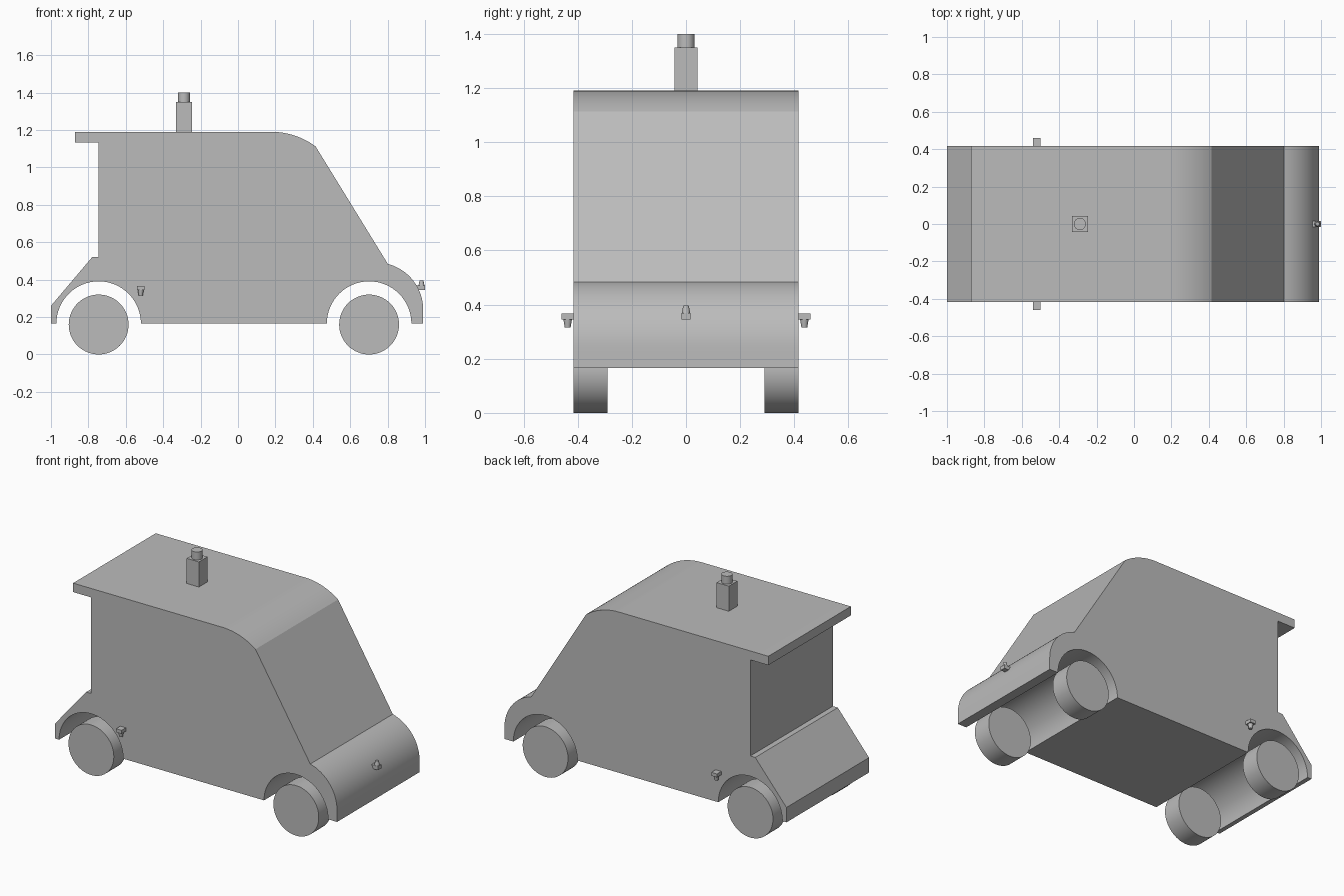
import bpy
import bmesh
from math import cos, sin, radians
from mathutils import Matrix

cube = bpy.data.objects.get("Cube")
if cube:
    bpy.data.objects.remove(cube, do_unlink=True)

HALF_WIDTH = 0.416
SILL = 0.165

grey = bpy.data.materials.new("plain_grey")
grey.use_nodes = True
grey.diffuse_color = (0.5, 0.5, 0.5, 1)
grey.node_tree.nodes["Principled BSDF"].inputs["Base Color"].default_value = (0.5, 0.5, 0.5, 1)


def finish(name, bm):
    """Turn a bmesh into a shaded, coloured object."""
    bmesh.ops.recalc_face_normals(bm, faces=bm.faces)
    mesh = bpy.data.meshes.new(name)
    bm.to_mesh(mesh)
    bm.free()
    mesh.materials.append(grey)
    obj = bpy.data.objects.new(name, mesh)
    bpy.context.collection.objects.link(obj)
    bpy.ops.object.select_all(action="DESELECT")
    obj.select_set(True)
    bpy.context.view_layer.objects.active = obj
    bpy.ops.object.shade_smooth_by_angle(angle=radians(15))
    return obj


def arc(cx, cz, r, start, end, steps):
    """Points on an arc in the side profile, angles in degrees."""
    angles = [radians(start + (end - start) * i / steps) for i in range(steps + 1)]
    return [(cx + r * cos(a), cz + r * sin(a)) for a in angles]


def add_box(bm, centre, size):
    bmesh.ops.create_cube(bm, size=1, matrix=Matrix.Translation(centre) @ Matrix.Diagonal((*size, 1)))


def add_cone(bm, centre, r_low, r_high, depth, segments, turn=Matrix()):
    bmesh.ops.create_cone(bm, cap_ends=True, segments=segments, radius1=r_low, radius2=r_high,
                          depth=depth, matrix=Matrix.Translation(centre) @ turn)


# Body: side profile with wheel arches, extruded across the width
axles = {"rear": -0.745, "front": 0.701}
profile = [(-1, SILL), (-1, 0.26), (-0.78, 0.52), (-0.745, 0.52),
           (-0.745, 1.133), (-0.872, 1.133), (-0.872, 1.19)]
profile += arc(0.18, 0.797, 0.393, 90, 53.3, 12)
profile += arc(0.738, 0.24, 0.252, 75.5, 0, 16)
profile += [(0.99, SILL)]
profile += arc(axles["front"], SILL, 0.226, 0, 180, 32)
profile += arc(axles["rear"], SILL, 0.226, 0, 180, 32)

bm = bmesh.new()
side = bm.faces.new([bm.verts.new((x, -HALF_WIDTH, z)) for x, z in profile])
moved = bmesh.ops.extrude_face_region(bm, geom=[side])["geom"]
bmesh.ops.translate(bm, vec=(0, 2 * HALF_WIDTH, 0),
                    verts=[v for v in moved if isinstance(v, bmesh.types.BMVert)])
finish("body", bm)

# Wheels, flush with the body sides
upright = Matrix.Rotation(radians(90), 4, "X")
for end, x in axles.items():
    for label, sign in (("right", -1), ("left", 1)):
        bm = bmesh.new()
        add_cone(bm, (x, sign * (HALF_WIDTH - 0.063), 0.16), 0.16, 0.16, 0.126, 64, upright)
        finish(f"{end}_{label}_wheel", bm)

# Roof mast with a round cap
bm = bmesh.new()
add_box(bm, (-0.289, 0, 1.27), (0.086, 0.086, 0.16))
finish("roof_mast", bm)
bm = bmesh.new()
add_cone(bm, (-0.289, 0, 1.375), 0.032, 0.032, 0.05, 32)
finish("mast_cap", bm)

# Side sensors: small block with a tapered tip pointing down
for label, sign in (("right", -1), ("left", 1)):
    bm = bmesh.new()
    add_box(bm, (-0.52, sign * 0.437, 0.356), (0.04, 0.044, 0.022))
    add_cone(bm, (-0.52, sign * 0.437, 0.331), 0.011, 0.016, 0.03, 24)
    finish(f"{label}_sensor", bm)

# Nose sensor: the same, tip pointing up
bm = bmesh.new()
add_box(bm, (0.977, 0, 0.357), (0.046, 0.034, 0.024))
add_cone(bm, (0.981, 0, 0.382), 0.016, 0.01, 0.028, 24)
finish("nose_sensor", bm)
